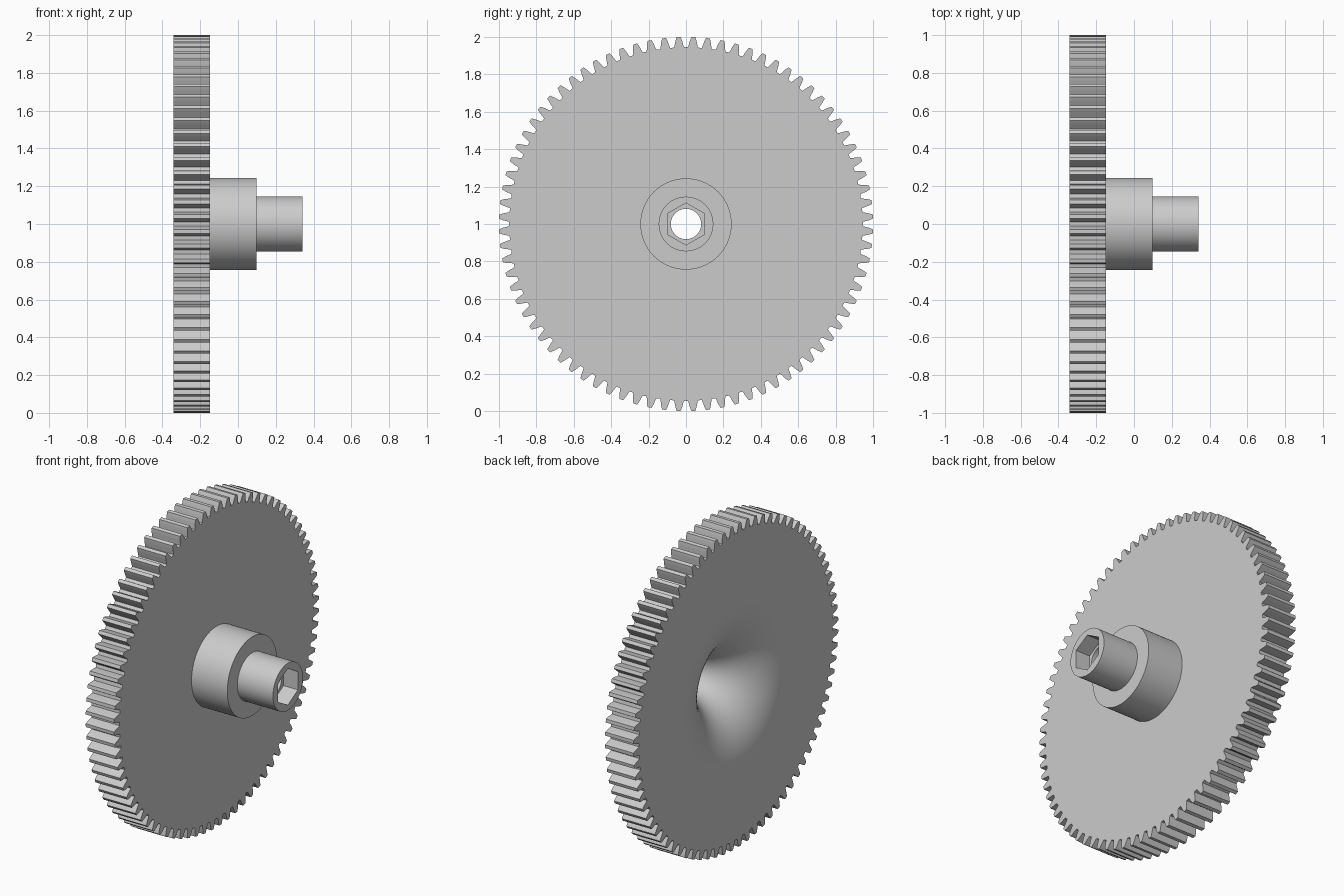
import bpy, bmesh
from math import sin, cos, pi, radians

if "Cube" in bpy.data.objects:
    bpy.data.objects.remove(bpy.data.objects["Cube"])

TEETH = 80
SEGMENTS = 80
MODULE = 2 / (TEETH + 2)
BACK, WHEEL_FRONT, HUB_END, NOSE_END = -0.3415, -0.147, 0.0975, 0.3415
HEX_FLOOR = 0.243
HUB_R, NOSE_R, BORE_R, HEX_R = 0.244, 0.146, 0.081, 0.1125
FLARE = HUB_END - BACK

bm = bmesh.new()


def ring(polar, x):
    """Closed loop of vertices around the x axis from (angle, radius) pairs."""
    verts = [bm.verts.new((x, r * cos(a), r * sin(a))) for a, r in polar]
    for a, b in zip(verts, verts[1:] + verts[:1]):
        bm.edges.new((a, b))
    return verts


def circle(r, n=SEGMENTS, turn=0):
    return [(2 * pi * i / n + turn, r) for i in range(n)]


def wall(a, b):
    """Side faces between two loops with equal counts."""
    n = len(a)
    for i in range(n):
        j = (i + 1) % n
        bm.faces.new((a[i], a[j], b[j], b[i]))


def annulus(a, b):
    """Flat face between an outer and an inner loop."""
    edges = [bm.edges.get((p, q)) for loop in (a, b)
             for p, q in zip(loop, loop[1:] + loop[:1])]
    bmesh.ops.triangle_fill(bm, edges=edges, use_beauty=True)


def tooth_outline():
    """Tapered teeth with curved flanks; a gap lies on each main axis."""
    pitch_r = TEETH * MODULE / 2
    flank = [(pitch_r - 1.25 * MODULE, 0.0285), (pitch_r - 0.8 * MODULE, 0.0245),
             (pitch_r, 0.0195), (pitch_r + 0.55 * MODULE, 0.0148), (1.0, 0.0105)]
    points = []
    for i in range(TEETH):
        mid = 2 * pi * (i + 0.5) / TEETH
        points += [(mid - half, r) for r, half in flank]
        points += [(mid + half, r) for r, half in reversed(flank)]
    return points


# Toothed rim
outline = tooth_outline()
rim_back, rim_front = ring(outline, BACK), ring(outline, WHEEL_FRONT)
wall(rim_back, rim_front)

# Stepped hub and nose
hub_root, hub_end = ring(circle(HUB_R), WHEEL_FRONT), ring(circle(HUB_R), HUB_END)
nose_root, nose_end = ring(circle(NOSE_R), HUB_END), ring(circle(NOSE_R), NOSE_END)
annulus(rim_front, hub_root)
wall(hub_root, hub_end)
annulus(hub_end, nose_root)
wall(nose_root, nose_end)

# Hexagonal socket in the nose
hexagon = circle(HEX_R, 6, pi / 2)
hex_mouth, hex_floor = ring(hexagon, NOSE_END), ring(hexagon, HEX_FLOOR)
annulus(nose_end, hex_mouth)
wall(hex_mouth, hex_floor)

# Round bore opening into a trumpet flare at the back
previous = ring(circle(BORE_R), HEX_FLOOR)
annulus(hex_floor, previous)
STEPS = 24
for k in range(STEPS + 1):
    t = pi / 2 * k / STEPS
    current = ring(circle(BORE_R + FLARE * (1 - cos(t))), HUB_END - FLARE * sin(t))
    wall(previous, current)
    previous = current
annulus(rim_back, previous)

bmesh.ops.recalc_face_normals(bm, faces=bm.faces[:])
mesh = bpy.data.meshes.new("gear_wheel")
bm.to_mesh(mesh)
bm.free()
gear = bpy.data.objects.new("gear_wheel", mesh)
bpy.context.collection.objects.link(gear)
gear.location.z = 1

# Plain grey finish
grey = bpy.data.materials.new("light_grey")
grey.use_nodes = True
colour = (0.6, 0.6, 0.6, 1)
grey.diffuse_color = colour
grey.node_tree.nodes["Principled BSDF"].inputs["Base Color"].default_value = colour
mesh.materials.append(grey)

bpy.ops.object.select_all(action="DESELECT")
gear.select_set(True)
bpy.context.view_layer.objects.active = gear
bpy.ops.object.shade_smooth_by_angle(angle=radians(25))
